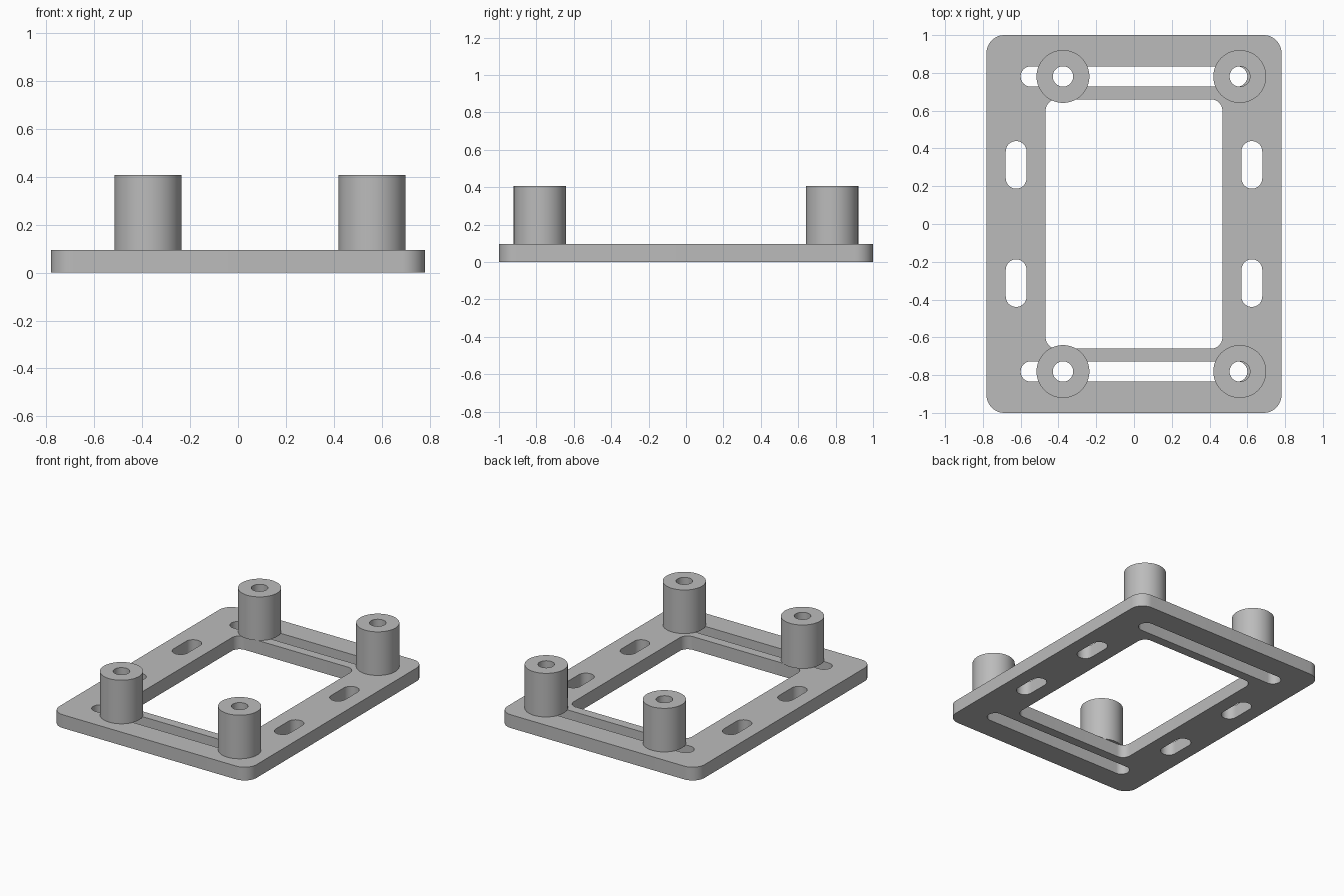
import bpy
import bmesh
from math import sin, cos, pi, radians

cube = bpy.data.objects.get("Cube")
if cube:
    bpy.data.objects.remove(cube, do_unlink=True)

grey = bpy.data.materials.new("plain grey")
grey.use_nodes = True
colour = (0.5, 0.5, 0.5, 1)
grey.diffuse_color = colour
grey.node_tree.nodes["Principled BSDF"].inputs["Base Color"].default_value = colour


def rounded_rect(cx, cy, hx, hy, r, steps=12):
    """Outline of a rounded rectangle; a slot or circle when r meets a half size."""
    points = []
    for quarter, (sx, sy) in enumerate([(1, 1), (-1, 1), (-1, -1), (1, -1)]):
        for i in range(steps + 1):
            a = (quarter + i / steps) * pi / 2
            p = (cx + sx * (hx - r) + r * cos(a), cy + sy * (hy - r) + r * sin(a))
            if all(abs(p[0] - q[0]) + abs(p[1] - q[1]) > 1e-5 for q in points):
                points.append(p)
    return points


def extruded(name, outlines, z0, z1):
    """Solid from an outer outline and its holes, between two heights."""
    curve = bpy.data.curves.new(name, "CURVE")
    curve.dimensions = "2D"
    curve.fill_mode = "BOTH"
    curve.extrude = (z1 - z0) / 2
    for outline in outlines:
        spline = curve.splines.new("POLY")
        spline.points.add(len(outline) - 1)
        for point, (x, y) in zip(spline.points, outline):
            point.co = (x, y, 0, 1)
        spline.use_cyclic_u = True
    curve.materials.append(grey)
    obj = bpy.data.objects.new(name, curve)
    obj.location.z = (z0 + z1) / 2
    bpy.context.collection.objects.link(obj)
    bpy.ops.object.select_all(action="DESELECT")
    obj.select_set(True)
    bpy.context.view_layer.objects.active = obj
    bpy.ops.object.convert(target="MESH")
    obj = bpy.context.object
    bm = bmesh.new()
    bm.from_mesh(obj.data)
    bmesh.ops.remove_doubles(bm, verts=bm.verts, dist=1e-5)
    bmesh.ops.recalc_face_normals(bm, faces=bm.faces)
    bm.to_mesh(obj.data)
    bm.free()
    bpy.ops.object.shade_smooth_by_angle(angle=radians(30))
    return obj


PLATE_TOP, POST_TOP = 0.095, 0.407
ROW_Y = 0.781

# Base plate: central window, long adjustment slots and short side slots
outlines = [rounded_rect(0, 0, 0.781, 1, 0.095),
            rounded_rect(0, 0, 0.468, 0.66, 0.06)]
for s in (-1, 1):
    outlines.append(rounded_rect(0, s * ROW_Y, 0.6, 0.054, 0.054))
    for t in (-1, 1):
        outlines.append(rounded_rect(s * 0.624, t * 0.313, 0.055, 0.126, 0.055))
extruded("base_plate", outlines, 0, PLATE_TOP)

# Hollow standoff posts over the long slots
for side, x in (("right", -0.376), ("left", 0.56)):
    for end, y in (("front", -ROW_Y), ("back", ROW_Y)):
        extruded(f"{end}_{side}_post",
                 [rounded_rect(x, y, r, r, r) for r in (0.14, 0.054)],
                 PLATE_TOP, POST_TOP)
